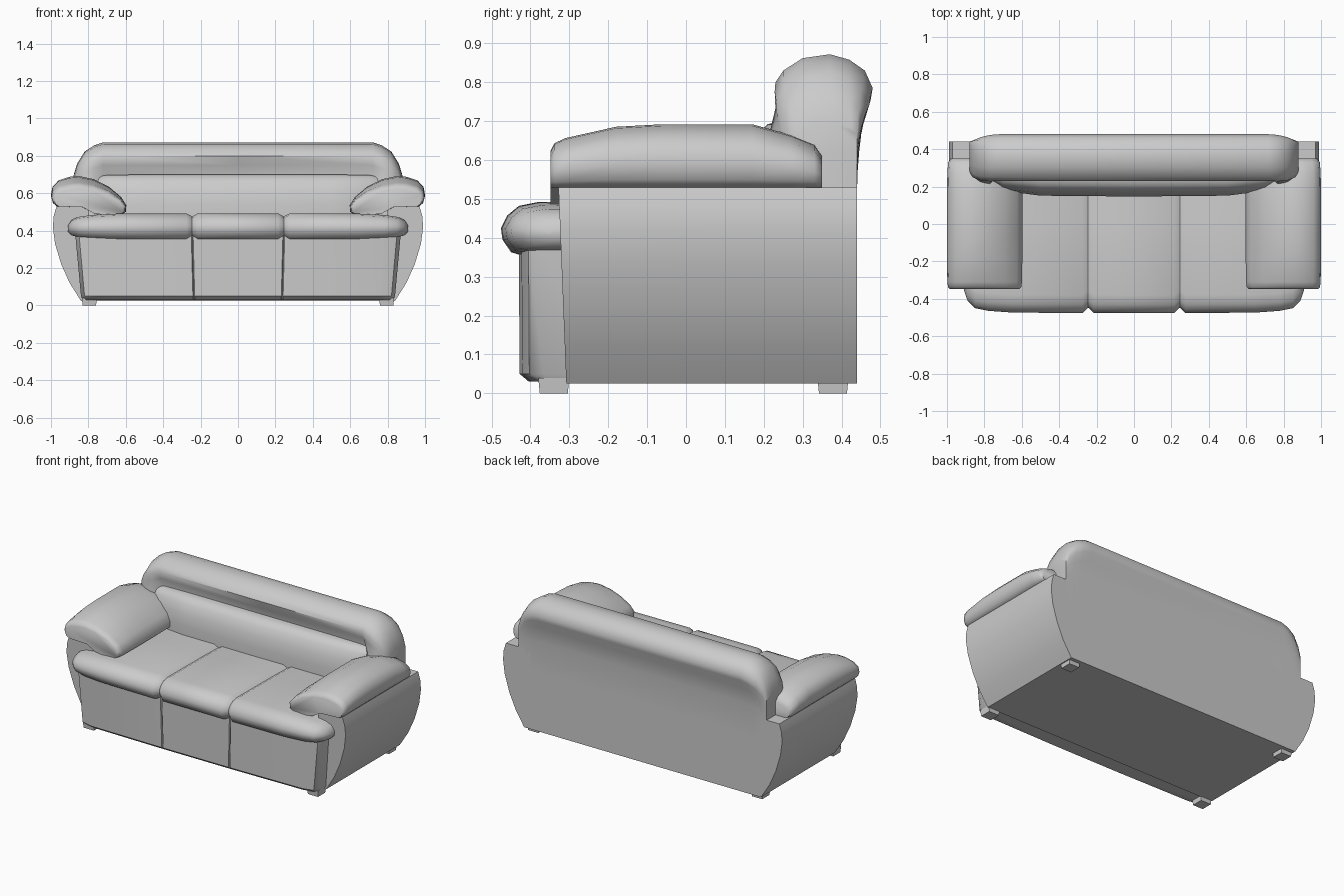
import bpy, bmesh, math

if "Cube" in bpy.data.objects:
    bpy.data.objects.remove(bpy.data.objects["Cube"], do_unlink=True)

GREY = (0.6, 0.6, 0.6, 1)
mat = bpy.data.materials.new("grey upholstery")
mat.use_nodes = True
mat.diffuse_color = GREY
mat.node_tree.nodes["Principled BSDF"].inputs["Base Color"].default_value = GREY


def loft(name, rings, angle=40):
    """Skin a list of equal-length point rings and cap both ends."""
    bm = bmesh.new()
    loops = [[bm.verts.new(p) for p in ring] for ring in rings]
    n = len(loops[0])
    for a, b in zip(loops, loops[1:]):
        for i in range(n):
            j = (i + 1) % n
            bm.faces.new((a[i], a[j], b[j], b[i]))
    bm.faces.new(loops[0])
    bm.faces.new(loops[-1])
    bmesh.ops.recalc_face_normals(bm, faces=bm.faces)
    mesh = bpy.data.meshes.new(name)
    bm.to_mesh(mesh)
    bm.free()
    mesh.materials.append(mat)
    obj = bpy.data.objects.new(name, mesh)
    bpy.context.collection.objects.link(obj)
    bpy.ops.object.select_all(action='DESELECT')
    obj.select_set(True)
    bpy.context.view_layer.objects.active = obj
    bpy.ops.object.shade_smooth_by_angle(angle=math.radians(angle))
    return obj


def both_sides(half):
    """Extend stations given for x >= 0 to the whole width."""
    return [(-s[0], *s[1:]) for s in reversed(half) if s[0] > 0] + half


def mirror_outline(half):
    return half + [(-x, v) for x, v in reversed(half)]


# Shell: bowed side walls and flat back
outline = mirror_outline([(0.84, 0.025), (0.9, 0.12), (0.945, 0.22), (0.978, 0.33), (0.99, 0.42),
                          (0.985, 0.48), (0.97, 0.53), (0.8, 0.53), (0.8, 0.4)])
loft("shell", [[(x, y - 0.02 * (z < 0.53) * (0.53 - z) / 0.5 * (-1 if y < 0 else 0), z)
                for x, z in outline] for y in (-0.328, 0.44)], 30)

# Front base with two vertical seams
plan = mirror_outline([(0.87, -0.2), (0.87, -0.37), (0.85, -0.405), (0.78, -0.423), (0.25, -0.43),
                       (0.245, -0.42), (0.24, -0.43)])
loft("front_base", [[(x * sx, y * sy, z) for x, y in plan]
                    for z, sx, sy in [(0.03, 0.955, 0.94), (0.05, 0.965, 0.995), (0.38, 1, 1)]])

# Seat cushions: rounded front, pinched at the two seams
seat = [(0.25, 0.35), (0.25, 0.48), (0.0, 0.488), (-0.38, 0.492), (-0.43, 0.482), (-0.46, 0.457),
        (-0.476, 0.425), (-0.472, 0.395), (-0.45, 0.363), (-0.41, 0.35)]
seat_stations = both_sides([(0, 1, 1), (0.215, 1, 1), (0.245, 0.94, 0.8), (0.275, 1, 1), (0.65, 0.995, 0.98),
                            (0.78, 0.975, 0.9), (0.85, 0.945, 0.78), (0.89, 0.86, 0.58), (0.91, 0.74, 0.25)])
loft("seat_cushions", [[(x, y * sy if y < 0 else y, 0.41 + (z - 0.41) * sz) for y, z in seat]
                       for x, sy, sz in seat_stations], 50)

# Backrest: rolled top with an undercut front and rounded ends
rear = [(0.44, 0.4), (0.44, 0.6), (0.455, 0.7), (0.475, 0.755), (0.48, 0.785), (0.46, 0.83),
        (0.42, 0.858), (0.37, 0.872), (0.3, 0.862), (0.25, 0.83)]
middle = rear + [(0.23, 0.8), (0.245, 0.75), (0.265, 0.7), (0.265, 0.4)]
end = rear + [(0.228, 0.79), (0.23, 0.745), (0.215, 0.68), (0.215, 0.4)]
back_stations = both_sides([(0, middle, 1, 1, 1), (0.72, middle, 1, 1, 1), (0.77, end, 0.965, 1, 0.9),
                            (0.82, end, 0.895, 0.98, 0.6), (0.86, end, 0.76, 0.9, 0.2),
                            (0.88, end, 0.62, 0.78, 0)])
loft("backrest", [[(x, 0.44 + (y - 0.44) * (rear_k if y > 0.44 else front_k), 0.4 + (z - 0.4) * h)
                   for y, z in section] for x, section, h, front_k, rear_k in back_stations], 50)

# Lower back cushion
lumbar = [(0.3, 0.42), (0.15, 0.42), (0.147, 0.54), (0.16, 0.61), (0.182, 0.665), (0.21, 0.692),
          (0.24, 0.7), (0.3, 0.7)]
lumbar_stations = both_sides([(0, 1, 1), (0.5, 0.97, 1), (0.7, 0.8, 0.99), (0.75, 0.6, 0.96)])
loft("back_cushion", [[(x, 0.3 + (y - 0.3) * k, 0.42 + (z - 0.42) * h) for y, z in lumbar]
                      for x, k, h in lumbar_stations], 50)

# Armrests: drooping pads with rounded ends
pad = [(0.97, 0.53), (0.99, 0.55), (1.0, 0.59), (0.992, 0.635), (0.96, 0.668), (0.9, 0.688), (0.85, 0.692),
       (0.77, 0.675), (0.69, 0.635), (0.625, 0.58), (0.597, 0.535), (0.6, 0.5), (0.63, 0.483),
       (0.7, 0.483), (0.77, 0.493), (0.83, 0.525)]
pad_stations = [(-0.348, 0.92, 0.58), (-0.338, 0.97, 0.7), (-0.31, 0.99, 0.78), (-0.18, 1, 0.96),
                (-0.06, 1, 1), (0.17, 1, 1), (0.27, 0.99, 0.83), (0.33, 0.97, 0.68), (0.35, 0.9, 0.5)]
for side, label in ((1, "left"), (-1, "right")):
    loft(label + "_armrest", [[(side * (0.8 + (x - 0.8) * sx), y, 0.53 + (z - 0.53) * (sz if z > 0.53 else 1))
                               for x, z in pad] for y, sx, sz in pad_stations], 50)

# Feet
for side, label in ((1, "left"), (-1, "right")):
    for y, place in ((-0.34, "front"), (0.378, "back")):
        loft(f"{place}_{label}_foot",
             [[(side * 0.795 + dx * k, y + dy * k, z)
               for dx, dy in ((-1, -1), (1, -1), (1, 1), (-1, 1))]
              for z, k in ((0, 0.036), (0.04, 0.04))], 20)
